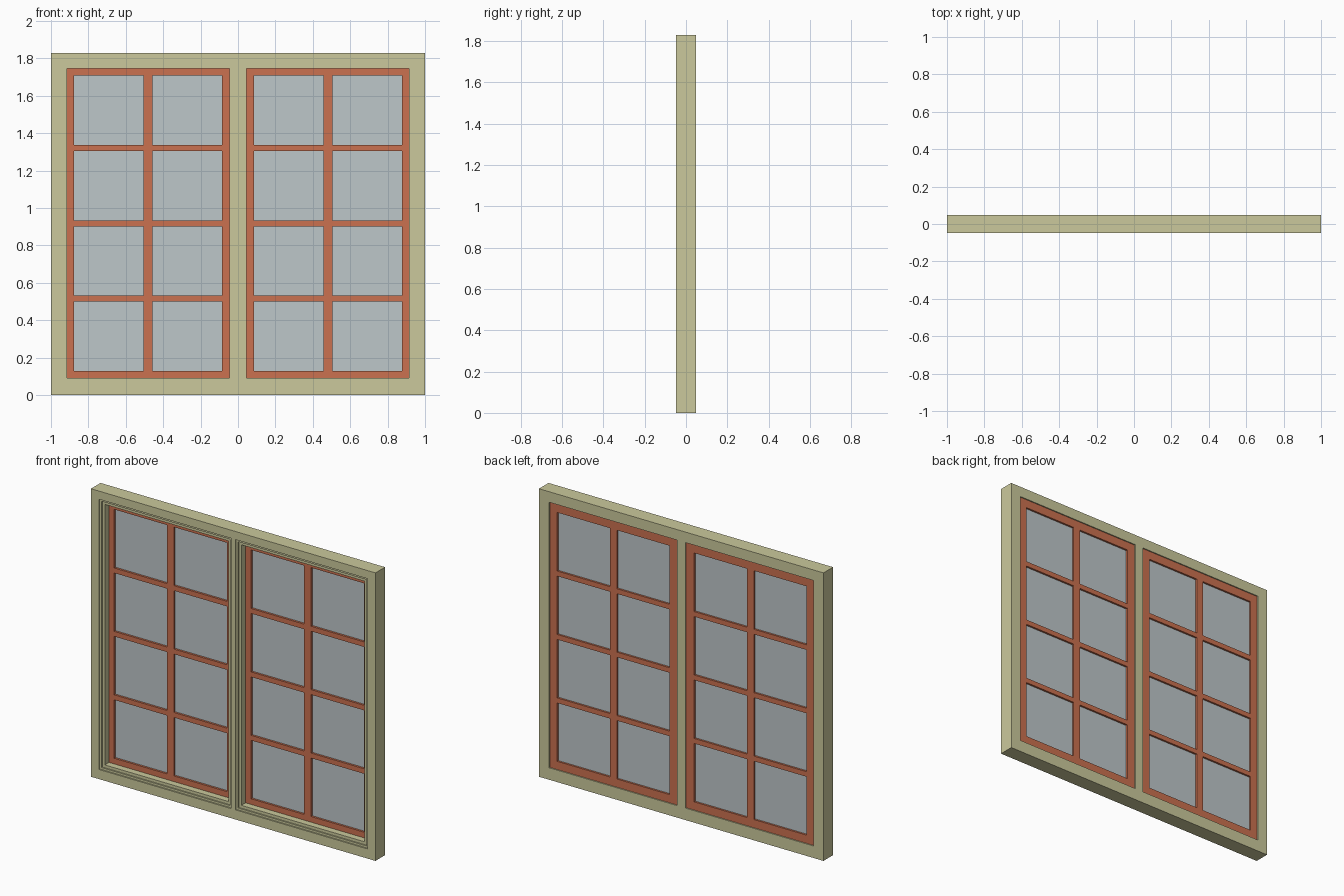
import bpy, bmesh

if "Cube" in bpy.data.objects:
    bpy.data.objects.remove(bpy.data.objects["Cube"])

def material(name, rgb):
    m = bpy.data.materials.new(name)
    lin = [((c / 255 + 0.055) / 1.055) ** 2.4 for c in rgb]
    m.diffuse_color = (*lin, 1)
    m.use_nodes = True
    m.node_tree.nodes["Principled BSDF"].inputs["Base Color"].default_value = m.diffuse_color
    return m

CREAM = material("khaki_paint", (203, 201, 156))
RUST = material("rust_orange_paint", (203, 113, 80))
GLASS = material("grey_glass", (190, 199, 202))

H, D = 1.83, 0.048                                   # height, half depth
OX0, OX1, OZ0, OZ1 = 0.015, 0.944, 0.061, 1.778      # right-hand front opening
REBATE = 0.015                                       # inset of the sash edge

def finish(name, bm, mat):
    """Make the right half an object and mirror it to the left."""
    bmesh.ops.recalc_face_normals(bm, faces=bm.faces)
    me = bpy.data.meshes.new(name)
    bm.to_mesh(me)
    bm.free()
    me.materials.append(mat)
    ob = bpy.data.objects.new(name, me)
    bpy.context.collection.objects.link(ob)
    mod = ob.modifiers.new("mirror", 'MIRROR')
    mod.use_axis[0] = True
    return ob

def box(bm, x0, x1, y0, y1, z0, z1):
    vs = bmesh.ops.create_cube(bm, size=1)["verts"]
    for v in vs:
        v.co = ((x0 + x1) / 2 + v.co.x * (x1 - x0),
                (y0 + y1) / 2 + v.co.y * (y1 - y0),
                (z0 + z1) / 2 + v.co.z * (z1 - z0))

# Outer frame: rectangles lofted through the stepped moulding, front to back
bm = bmesh.new()
def rect(x0, x1, z0, z1, y):
    return [bm.verts.new(c) for c in
            ((x0, y, z0), (x1, y, z0), (x1, y, z1), (x0, y, z1))]

loops = [rect(0, 1, 0, H, -D)]
for i, y in ((0, -D), (0, -0.040), (0.013, -0.040), (0.013, -0.032),
             (0.031, -0.032), (0.031, 0.010), (REBATE, 0.010), (REBATE, D)):
    loops.append(rect(OX0 + i, OX1 - i, OZ0 + i, OZ1 - i, y))
loops.append(rect(0, 1, 0, H, D))
for a, b in zip(loops, loops[1:] + loops[:1]):
    for k in range(4):
        n = (k + 1) % 4
        f = (a[k], a[n], b[n], b[k])
        if all(abs(v.co.x) < 1e-6 for v in f):
            continue                                 # open seam at the mirror plane
        bm.faces.new(f)
finish("window_frame", bm, CREAM)

# Sash bars: the gaps between these spans hold the panes
XS = [(OX0 + REBATE, 0.086), (0.458, 0.506), (0.877, OX1 - REBATE)]
ZS = [(OZ0 + REBATE, 0.128), (0.499, 0.531), (0.902, 0.934),
      (1.306, 1.336), (1.709, OZ1 - REBATE)]
ZS[3] = (1.305, 1.337)
Y0, Y1 = 0.010, 0.041

bm = bmesh.new()
for x0, x1 in XS:
    box(bm, x0, x1, Y0, Y1, ZS[0][0], ZS[-1][1])
finish("sash_uprights", bm, RUST)

bm = bmesh.new()
for z0, z1 in ZS:
    for a, b in zip(XS, XS[1:]):
        box(bm, a[1], b[0], Y0, Y1, z0, z1)
finish("sash_crossbars", bm, RUST)

# Glass panes
bm = bmesh.new()
for a, b in zip(XS, XS[1:]):
    for c, d in zip(ZS, ZS[1:]):
        box(bm, a[1], b[0], 0.023, 0.029, c[1], d[0])
finish("glass_panes", bm, GLASS)
